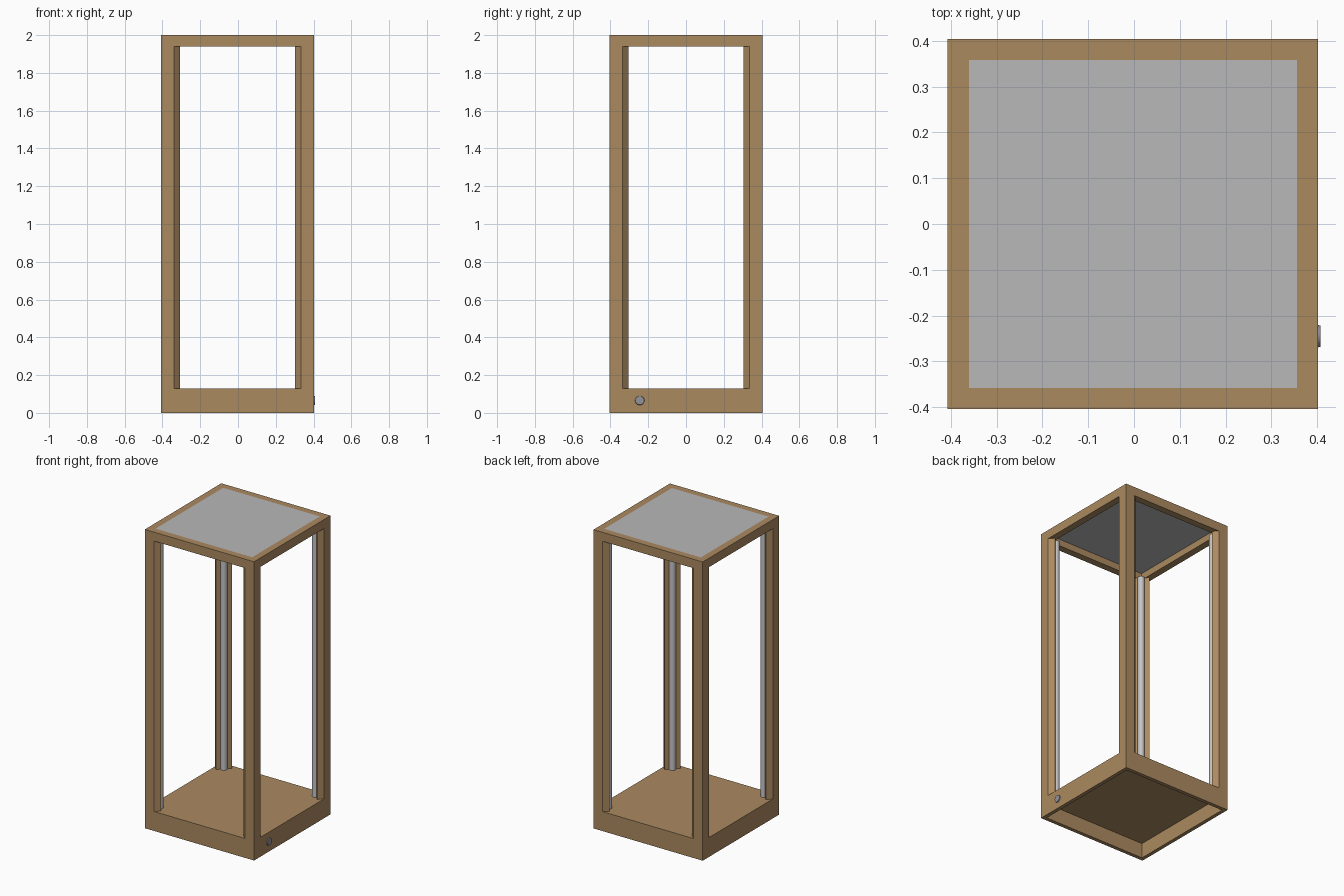
import bpy, bmesh, math
from mathutils import Matrix

if "Cube" in bpy.data.objects:
    bpy.data.objects.remove(bpy.data.objects["Cube"])

CX = -0.0025      # body sits slightly left because the knob sticks out on the right
H = 0.4045        # half width of the body
BASE_Z, FRAME_Z, TOP = 0.13, 1.94, 2.0


def material(name, rgb):
    m = bpy.data.materials.new(name)
    m.diffuse_color = (*rgb, 1)
    m.use_nodes = True
    m.node_tree.nodes["Principled BSDF"].inputs["Base Color"].default_value = m.diffuse_color
    return m


WOOD = material("warm wood", (0.41, 0.255, 0.117))
PANEL = material("panel grey", (0.48, 0.48, 0.48))
LIGHT = material("light strip grey", (0.56, 0.56, 0.58))
METAL = material("knob metal", (0.29, 0.29, 0.33))


def prism(name, pts, z0, z1, mat, matrix=None, top_scale=1.0):
    """Extrude a 2D outline from z0 to z1, then place it with a matrix."""
    bm = bmesh.new()
    face = bm.faces.new([bm.verts.new((x, y, z0)) for x, y in pts])
    out = bmesh.ops.extrude_face_region(bm, geom=[face])
    for v in out["geom"]:
        if isinstance(v, bmesh.types.BMVert):
            v.co = (v.co.x * top_scale, v.co.y * top_scale, z1)
    if matrix:
        bm.transform(matrix)
    bmesh.ops.recalc_face_normals(bm, faces=bm.faces)
    mesh = bpy.data.meshes.new(name)
    bm.to_mesh(mesh)
    bm.free()
    mesh.materials.append(mat)
    ob = bpy.data.objects.new(name, mesh)
    bpy.context.collection.objects.link(ob)
    return ob


def square(h):
    return [(CX - h, -h), (CX + h, -h), (CX + h, h), (CX - h, h)]


def circle(r, n, cx=0, cy=0):
    return [(cx + r * math.cos(2 * math.pi * i / n),
             cy + r * math.sin(2 * math.pi * i / n)) for i in range(n)]


def cut(ob, cutter):
    """Subtract a cutter and remove it."""
    cutter.hide_render = True
    mod = ob.modifiers.new("cut", 'BOOLEAN')
    mod.operation = 'DIFFERENCE'
    mod.solver = 'EXACT'
    mod.object = cutter
    bpy.context.view_layer.objects.active = ob
    bpy.ops.object.modifier_apply(modifier=mod.name)
    bpy.data.objects.remove(cutter)


def smooth(ob):
    bpy.ops.object.select_all(action='DESELECT')
    ob.select_set(True)
    bpy.context.view_layer.objects.active = ob
    bpy.ops.object.shade_smooth_by_angle(angle=math.radians(35))


# matrix turning a prism's (x, y, z) into world (y, z, x)
SIDEWAYS = Matrix(((0, 0, 1, 0), (1, 0, 0, 0), (0, 1, 0, 0), (0, 0, 0, 1)))

# base box, hollow underneath, with a rounded slot through both sides
base = prism("base", square(H), 0, BASE_Z, WOOD)
cut(base, prism("cavity_cutter", square(H - 0.025), -0.1, 0.1, WOOD))
slot = []
for side in (1, -1):
    for i in range(7):
        a = math.pi * (i / 6 - 0.5)
        slot.append((side * (0.058 + 0.006 * math.cos(a)),
                     0.064 + side * 0.006 * math.sin(a)))
cut(base, prism("slot_cutter", slot, -0.6, 0.6, WOOD, SIDEWAYS))

# top frame with a flush panel
frame = prism("top_frame", square(H), FRAME_Z, TOP, WOOD)
cut(frame, prism("opening_cutter", square(0.358), 1.8, 2.1, WOOD))
prism("top_panel", square(0.358), TOP - 0.015, TOP, PANEL)

# corner posts (six-sided) with a round light strip on the inner face
post = [(H, H), (0.337, H), (0.305, 0.375), (0.375, 0.305), (H, 0.337)]
for sx, xname in ((-1, "left"), (1, "right")):
    for sy, yname in ((-1, "front"), (1, "back")):
        prism(f"{yname}_{xname}_post", [(CX + sx * x, sy * y) for x, y in post],
              BASE_Z, FRAME_Z, WOOD)
        strip = prism(f"{yname}_{xname}_light_strip",
                      circle(0.021, 20, CX + sx * 0.339, sy * 0.339),
                      BASE_Z, FRAME_Z, LIGHT)
        smooth(strip)

# small tapered knob on the right side
knob = prism("knob", circle(0.026, 32), -0.005, 0.0055, METAL,
             Matrix.Translation((CX + H, -0.245, 0.066)) @ SIDEWAYS, 0.88)
smooth(knob)
